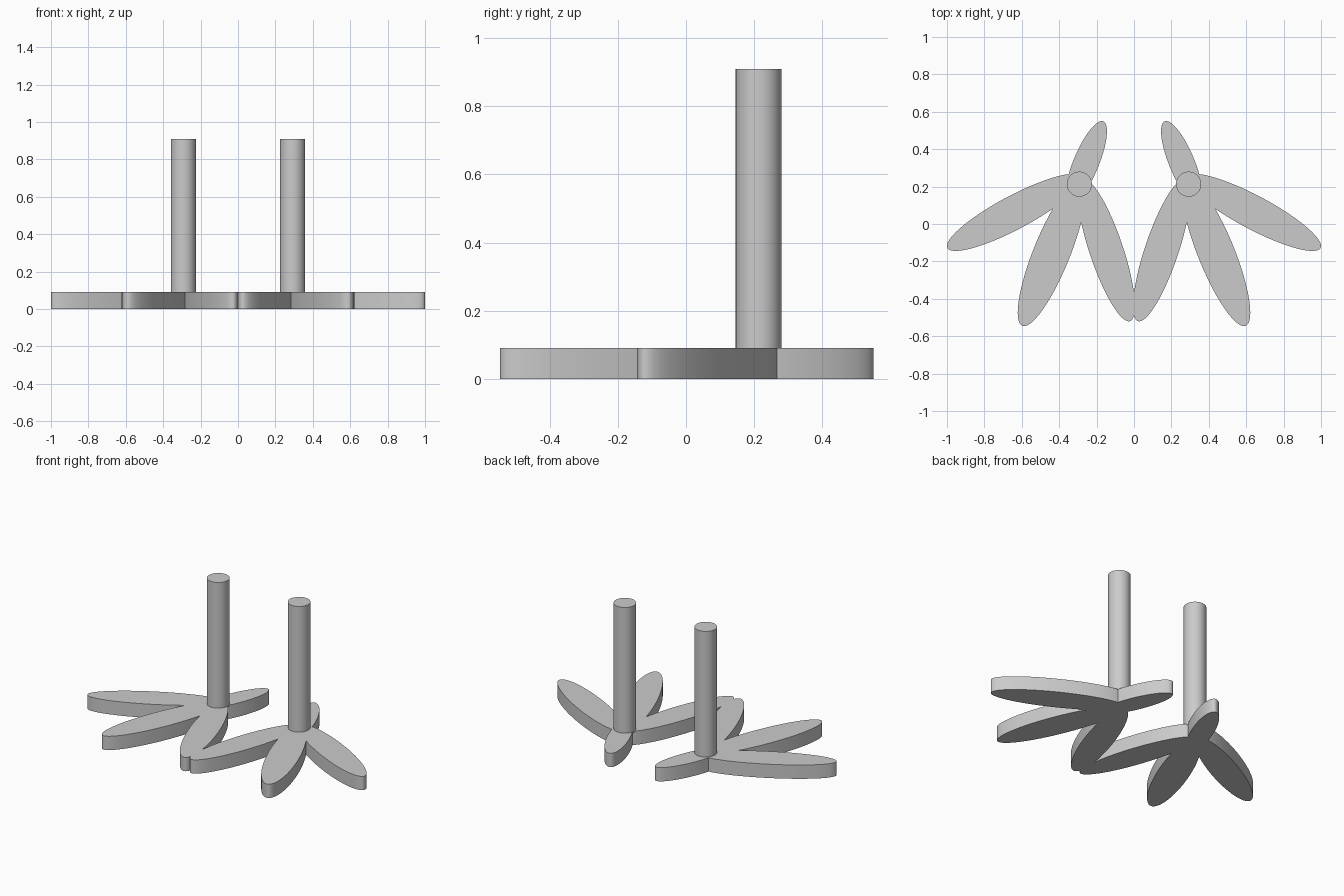
import bpy
from math import radians

if "Cube" in bpy.data.objects:
    bpy.data.objects.remove(bpy.data.objects["Cube"])

grey = bpy.data.materials.new("light grey")
grey.diffuse_color = (0.6, 0.6, 0.6, 1)
grey.use_nodes = True
grey.node_tree.nodes["Principled BSDF"].inputs["Base Color"].default_value = grey.diffuse_color

FOOT_H, LEG_TOP = 0.09, 0.91


def disc(name, x, y, rx, ry, angle, z0, z1, sides=96):
    """Upright elliptical prism turned about z."""
    bpy.ops.mesh.primitive_cylinder_add(vertices=sides, radius=1, depth=1,
                                        location=(x, y, (z0 + z1) / 2),
                                        rotation=(0, 0, radians(angle)))
    ob = bpy.context.object
    ob.name = name
    ob.scale = (rx, ry, z1 - z0)
    bpy.ops.object.transform_apply(location=True, rotation=True, scale=True)
    ob.data.materials.append(grey)
    return ob


def smooth(ob):
    bpy.ops.object.select_all(action='DESELECT')
    ob.select_set(True)
    bpy.context.view_layer.objects.active = ob
    bpy.ops.object.shade_smooth_by_angle(angle=radians(30))


# toes of the right-hand foot: centre x, centre y, half length, half width, angle
TOES = [
    (0.640, 0.062, 0.405, 0.090, -28),    # outer
    (0.440, -0.155, 0.420, 0.098, -68),   # middle
    (0.148, -0.140, 0.400, 0.090, 71.5),  # inner
    (0.256, 0.327, 0.240, 0.068, -67.5),  # back
]

for side, s in (("right", 1), ("left", -1)):
    # foot: four flat toes fused into one slab
    parts = [disc("toe", s * x, y, a, b, s * ang, 0, FOOT_H)
             for x, y, a, b, ang in TOES]
    foot = parts[0]
    foot.name = side + "_foot"
    bpy.context.view_layer.objects.active = foot
    for toe in parts[1:]:
        mod = foot.modifiers.new("fuse", 'BOOLEAN')
        mod.operation, mod.solver, mod.object = 'UNION', 'EXACT', toe
        bpy.ops.object.modifier_apply(modifier=mod.name)
        bpy.data.objects.remove(toe)
    smooth(foot)

    # leg: plain round post standing on the foot
    smooth(disc(side + "_leg", s * 0.292, 0.213, 0.067, 0.067, 0,
                FOOT_H - 0.01, LEG_TOP, 64))
